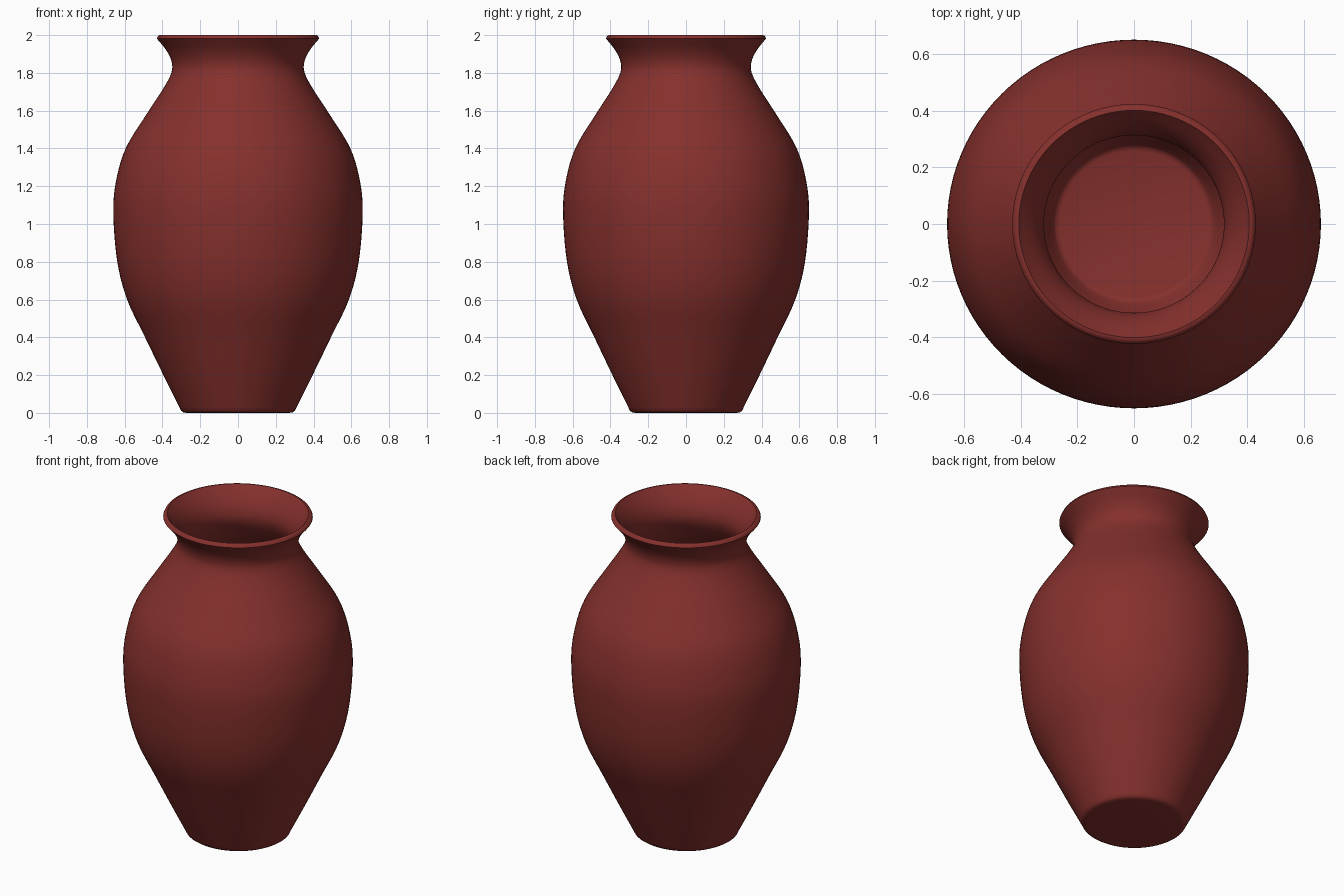
import bpy, bmesh, math
from mathutils import Vector

if "Cube" in bpy.data.objects:
    bpy.data.objects.remove(bpy.data.objects["Cube"])

SEGMENTS = 96
WALL = 0.03          # wall thickness
Y_SCALE = 0.986      # the body is very slightly oval

# Outer wall control points (radius, height)
wall_points = [Vector(p) for p in [
    (0.31, 0.03), (0.395, 0.2), (0.492, 0.4), (0.587, 0.6), (0.639, 0.8),
    (0.66, 1.05), (0.647, 1.22), (0.595, 1.4), (0.485, 1.58), (0.40, 1.71),
    (0.353, 1.80), (0.352, 1.86), (0.38, 1.92), (0.43, 1.982)]]


def smooth_curve(pts, steps=5):
    """Catmull-Rom curve through the points."""
    p = [2 * pts[0] - pts[1]] + pts + [2 * pts[-1] - pts[-2]]
    out = []
    for i in range(1, len(p) - 2):
        a, b, c, d = p[i - 1:i + 3]
        for s in range(steps):
            t = s / steps
            out.append(0.5 * (2 * b + (c - a) * t + (2 * a - 5 * b + 4 * c - d) * t ** 2
                              + (3 * b - a - 3 * c + d) * t ** 3))
    return out + [pts[-1]]


def inset(pts, dist):
    """Shift the curve inwards along its normals."""
    out = []
    for i, p in enumerate(pts):
        tangent = (pts[min(i + 1, len(pts) - 1)] - pts[max(i - 1, 0)]).normalized()
        out.append(p + Vector((-tangent.y, tangent.x)) * dist)
    return out


# Full section: foot, outer wall, lip, inner wall, inner floor
outer = smooth_curve(wall_points)
inner = inset(outer, WALL)
foot = [Vector(p) for p in [(0, 0), (0.27, 0), (0.288, 0.002), (0.301, 0.011)]]
lip = [Vector((0.424, 1.995)), Vector((0.416, 2.0))]
floor = [Vector(p) for p in [(0.276, 0.035), (0.262, 0.03), (0, 0.03)]]
section = foot + outer + lip + inner[::-1] + floor

# Lathe the section around z
bm = bmesh.new()
verts = [bm.verts.new((p.x, 0, p.y)) for p in section]
edges = [bm.edges.new(pair) for pair in zip(verts, verts[1:])]
bmesh.ops.spin(bm, geom=verts + edges, cent=(0, 0, 0), axis=(0, 0, 1),
               angle=math.tau, steps=SEGMENTS, use_merge=False)
bmesh.ops.remove_doubles(bm, verts=bm.verts, dist=0.0005)
bmesh.ops.scale(bm, vec=(1, Y_SCALE, 1), verts=bm.verts)
bmesh.ops.recalc_face_normals(bm, faces=bm.faces)
mesh = bpy.data.meshes.new("vase")
bm.to_mesh(mesh)
bm.free()

vase = bpy.data.objects.new("vase", mesh)
bpy.context.collection.objects.link(vase)
bpy.context.view_layer.objects.active = vase
vase.select_set(True)
bpy.ops.object.shade_smooth_by_angle(angle=math.radians(50))

# Red clay
clay = bpy.data.materials.new("red_clay")
clay.diffuse_color = (0.235, 0.03, 0.026, 1)
clay.use_nodes = True
clay.node_tree.nodes["Principled BSDF"].inputs["Base Color"].default_value = clay.diffuse_color
mesh.materials.append(clay)
